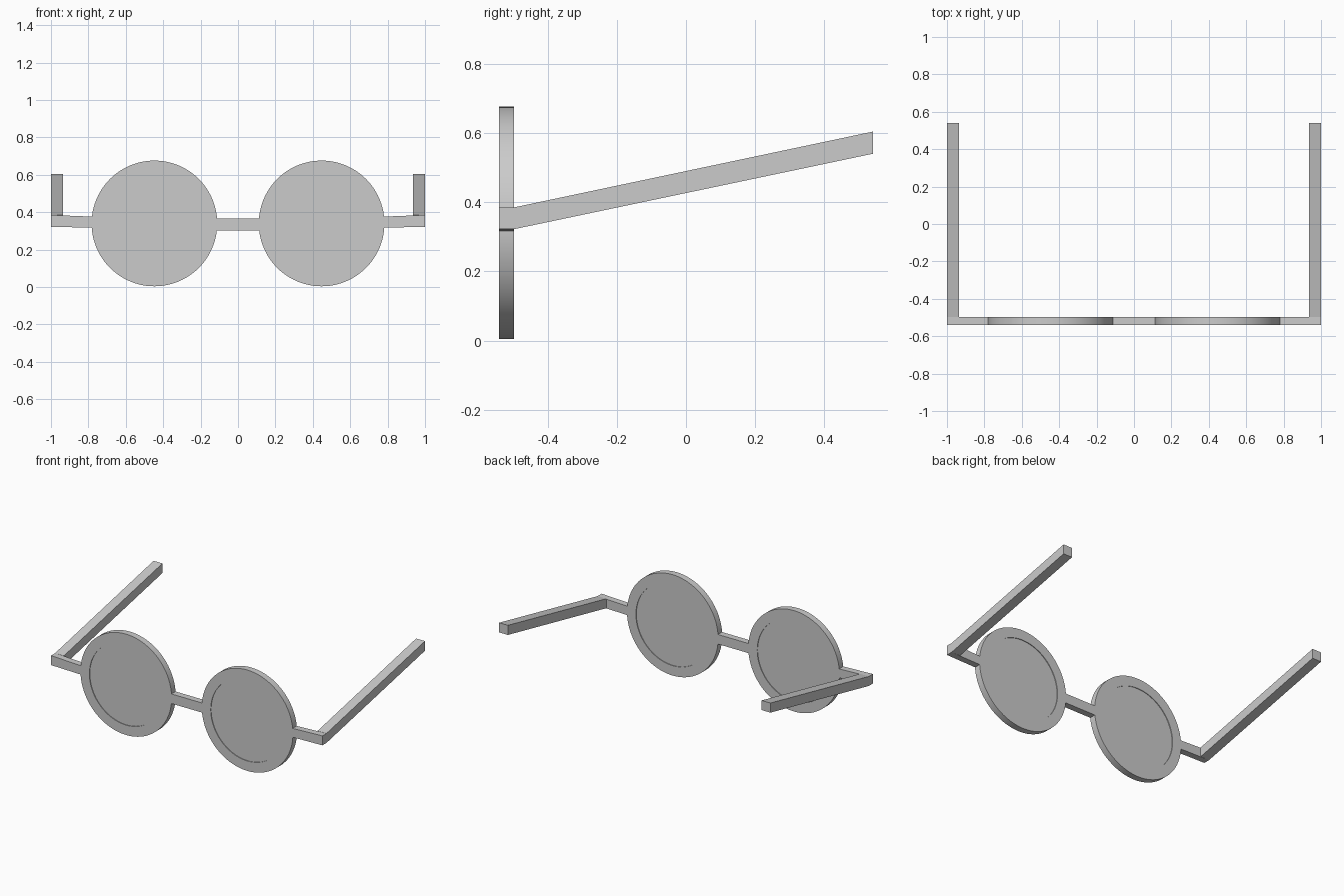
import bpy, bmesh
from math import pi
from mathutils import Matrix, Vector

if "Cube" in bpy.data.objects:
    bpy.data.objects.remove(bpy.data.objects["Cube"])

FRONT, BACK = -0.54, -0.497
LENS_X, LENS_Z = 0.447, 0.34
R_OUT, R_IN = 0.336, 0.27
SEG = 96


def add_object(name, bm, smooth=False):
    bmesh.ops.recalc_face_normals(bm, faces=bm.faces)
    mesh = bpy.data.meshes.new(name)
    bm.to_mesh(mesh)
    bm.free()
    obj = bpy.data.objects.new(name, mesh)
    bpy.context.collection.objects.link(obj)
    if smooth:
        bpy.ops.object.select_all(action='DESELECT')
        obj.select_set(True)
        bpy.context.view_layer.objects.active = obj
        bpy.ops.object.shade_smooth_by_angle()
    return obj


def prism(name, points, extrude):
    bm = bmesh.new()
    face = bm.faces.new([bm.verts.new(p) for p in points])
    geom = bmesh.ops.extrude_face_region(bm, geom=[face], use_keep_orig=True)["geom"]
    verts = [g for g in geom if isinstance(g, bmesh.types.BMVert)]
    bmesh.ops.translate(bm, verts=verts, vec=Vector(extrude))
    return add_object(name, bm)


def rim(name, x):
    # rectangular section spun around the lens axis
    bm = bmesh.new()
    section = [(R_IN, FRONT), (R_OUT, FRONT), (R_OUT, BACK), (R_IN, BACK)]
    verts = [bm.verts.new((x + r, y, LENS_Z)) for r, y in section]
    edges = [bm.edges.new((verts[i], verts[(i + 1) % 4])) for i in range(4)]
    bmesh.ops.spin(bm, geom=verts + edges, cent=(x, 0, LENS_Z), axis=(0, 1, 0),
                   angle=2 * pi, steps=SEG, use_merge=True)
    bmesh.ops.remove_doubles(bm, verts=bm.verts, dist=1e-5)
    return add_object(name, bm, True)


def lens(name, x):
    bm = bmesh.new()
    place = Matrix.Translation((x, (FRONT + BACK) / 2, LENS_Z)) @ Matrix.Rotation(pi / 2, 4, 'X')
    bmesh.ops.create_cone(bm, cap_ends=True, segments=SEG, radius1=R_IN, radius2=R_IN,
                          depth=0.034, matrix=place)
    return add_object(name, bm, True)


for side, s in (("left", -1), ("right", 1)):
    rim(side + "_rim", s * LENS_X)
    lens(side + "_lens", s * LENS_X)
    # short hinge bar joining the rim to the temple
    prism(side + "_hinge_bar",
          [(s * 0.765, FRONT, 0.317), (s, FRONT, 0.322), (s, FRONT, 0.385), (s * 0.765, FRONT, 0.376)],
          (0, BACK - FRONT, 0))
    # temple rising toward the back
    prism(side + "_temple",
          [(s, BACK, 0.322), (s, 0.54, 0.54), (s, 0.54, 0.604), (s, BACK, 0.385)],
          (-s * 0.065, 0, 0))

# bridge between the rims
prism("bridge", [(-0.125, FRONT, 0.303), (0.125, FRONT, 0.303), (0.125, FRONT, 0.367), (-0.125, FRONT, 0.367)],
      (0, BACK - FRONT, 0))
